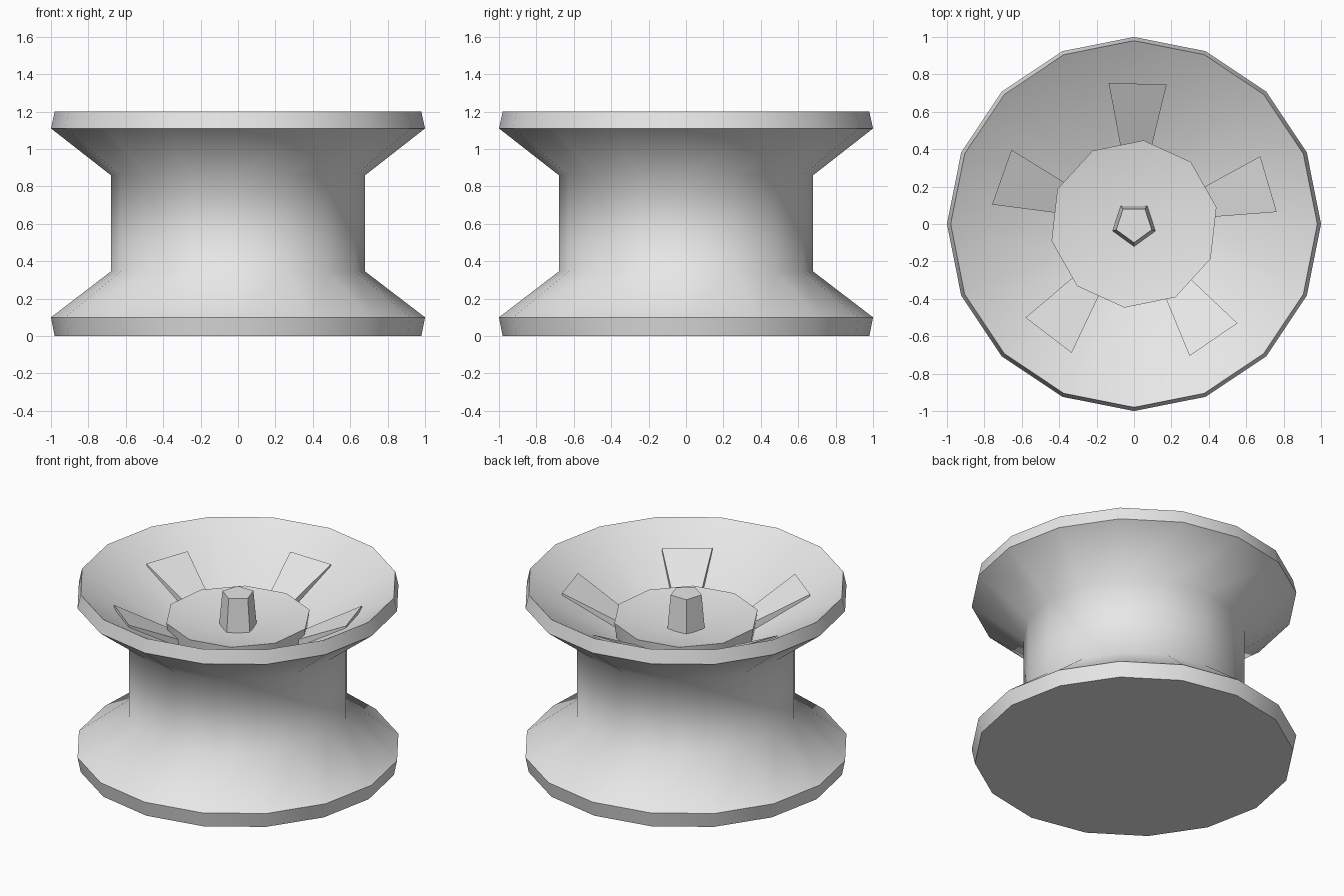
import bpy
import bmesh
from math import sin, cos, pi, radians

old = bpy.data.objects.get("Cube")
if old:
    bpy.data.objects.remove(old)

# Single material
grey = bpy.data.materials.new("light_grey")
grey.use_nodes = True
colour = (0.8, 0.8, 0.8, 1)
grey.diffuse_color = colour
grey.node_tree.nodes["Principled BSDF"].inputs["Base Color"].default_value = colour


def finish(name, bm):
    bmesh.ops.recalc_face_normals(bm, faces=bm.faces)
    mesh = bpy.data.meshes.new(name)
    bm.to_mesh(mesh)
    bm.free()
    mesh.materials.append(grey)
    obj = bpy.data.objects.new(name, mesh)
    bpy.context.collection.objects.link(obj)
    bpy.ops.object.select_all(action="DESELECT")
    obj.select_set(True)
    bpy.context.view_layer.objects.active = obj
    bpy.ops.object.shade_smooth_by_angle(angle=radians(57))
    return obj


def lathe(name, profile, sides, start=0):
    """Revolve (radius, height) points; zero radius closes to a point."""
    bm = bmesh.new()
    rings = []
    for r, z in profile:
        count = sides if r else 1
        angles = [start + 2 * pi * i / sides for i in range(count)]
        rings.append([bm.verts.new((r * cos(a), r * sin(a), z)) for a in angles])
    for low, high in zip(rings, rings[1:]):
        for i in range(sides):
            j = (i + 1) % sides
            if len(low) == 1:
                bm.faces.new((low[0], high[j], high[i]))
            elif len(high) == 1:
                bm.faces.new((low[i], low[j], high[0]))
            else:
                bm.faces.new((low[i], low[j], high[j], high[i]))
    return finish(name, bm)


# Barrel with flared flanges, flat base and dished top
lathe("wheel_body", [(0, 0), (0.98, 0), (1, 0.1), (0.68, 0.345), (0.68, 0.86),
                     (1, 1.11), (0.98, 1.2), (0.4, 0.85), (0, 0.8)], 16)

# Shallow hub cup and tapered centre peg
lathe("hub", [(0, 0.82), (0.43, 0.82), (0.45, 0.975), (0, 0.89)], 10, radians(11.5))
lathe("centre_peg", [(0, 0.86), (0.125, 0.86), (0.1, 1.135), (0, 1.135)], 5, radians(54))


# Five tapered spokes lying along the dish
def spoke(name, angle):
    bm = bmesh.new()
    layers = []
    for drop in (0.07, 0):
        corners = [(0.4, -0.08, 0.91), (0.75, -0.155, 1.09),
                   (0.75, 0.155, 1.09), (0.4, 0.08, 0.91)]
        layers.append([bm.verts.new((x * cos(angle) - y * sin(angle),
                                     x * sin(angle) + y * cos(angle), z - drop))
                       for x, y, z in corners])
    low, high = layers
    bm.faces.new(low)
    bm.faces.new(high)
    for i in range(4):
        j = (i + 1) % 4
        bm.faces.new((low[i], low[j], high[j], high[i]))
    finish(name, bm)


for n in range(5):
    spoke(f"spoke_{n + 1}", radians(16.5 + 72 * n))
